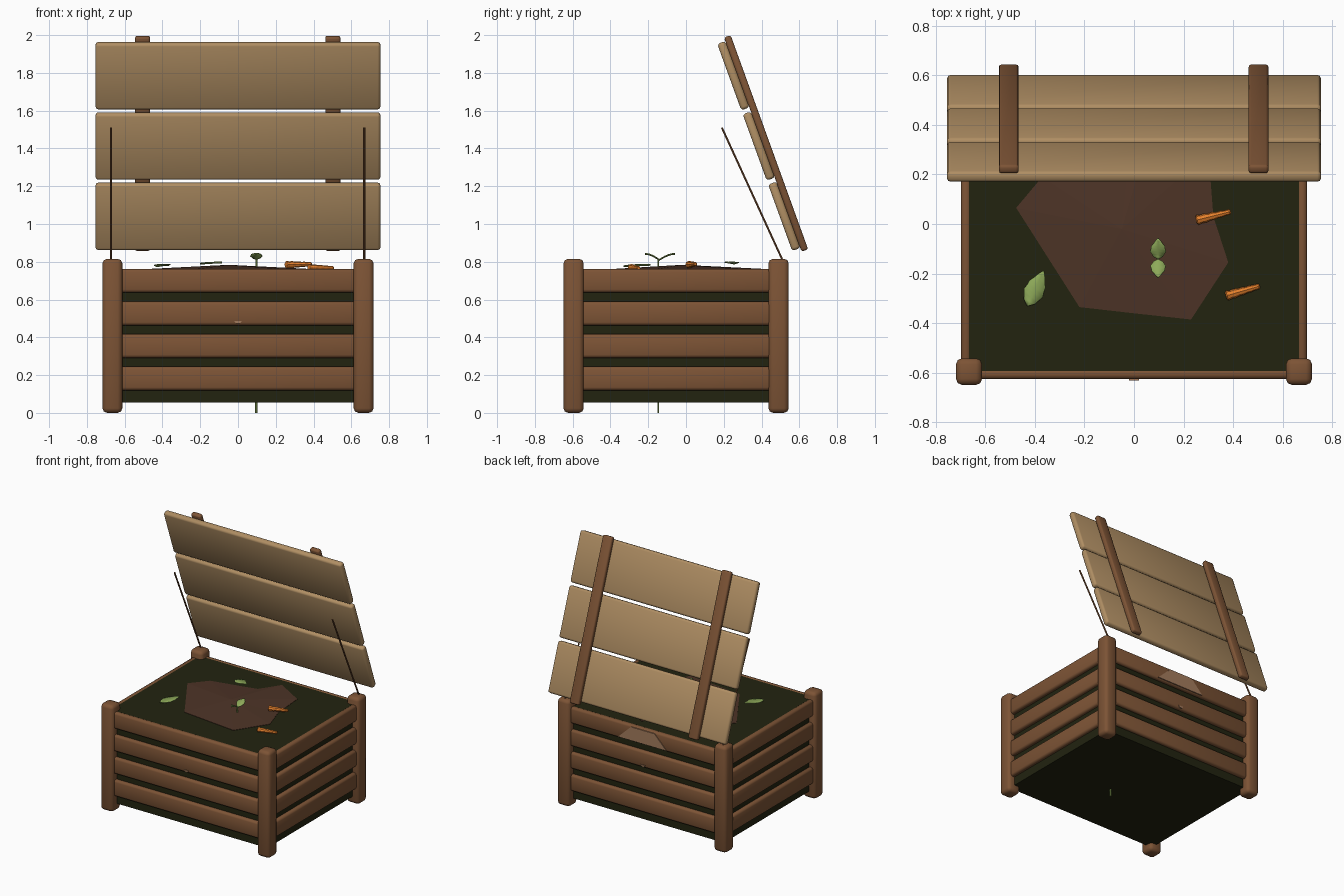
import bpy, bmesh, math
from mathutils import Matrix, Vector

if "Cube" in bpy.data.objects:
    bpy.data.objects.remove(bpy.data.objects["Cube"])


def material(name, rgb):
    m = bpy.data.materials.new(name)
    m.diffuse_color = (*rgb, 1)
    m.use_nodes = True
    m.node_tree.nodes["Principled BSDF"].inputs["Base Color"].default_value = m.diffuse_color
    return m


WOOD = material("brown wood", (0.205, 0.088, 0.036))
TAN = material("pale tan wood", (0.43, 0.27, 0.125))
SOIL = material("dark compost", (0.016, 0.017, 0.005))
EARTH = material("brown earth", (0.075, 0.034, 0.02))
PATCH = material("light patch", (0.37, 0.20, 0.11))
LEAF = material("leaf green", (0.27, 0.40, 0.10))
CARROT = material("carrot orange", (0.80, 0.22, 0.025))


def finish(name, bm, mat, matrix=Matrix(), smooth=True):
    bmesh.ops.recalc_face_normals(bm, faces=bm.faces)
    me = bpy.data.meshes.new(name)
    bm.to_mesh(me)
    bm.free()
    me.materials.append(mat)
    for p in me.polygons:
        p.use_smooth = smooth
    ob = bpy.data.objects.new(name, me)
    ob.matrix_world = matrix
    bpy.context.collection.objects.link(ob)
    return ob


def box(name, loc, size, mat, bevel=0.0, segments=2, tilt=0.0):
    bm = bmesh.new()
    bmesh.ops.create_cube(bm, size=1)
    bmesh.ops.scale(bm, vec=size, verts=bm.verts)
    if bevel:
        bmesh.ops.bevel(bm, geom=bm.edges[:], offset=bevel, segments=segments,
                        profile=0.5, affect='EDGES')
    m = Matrix.Translation(loc) @ Matrix.Rotation(tilt, 4, 'X')
    return finish(name, bm, mat, m, smooth=bevel > 0)


def tube(name, a, b, rings, sides, mat):
    """Lathe along a-b; rings are (fraction, radius) pairs."""
    a, b = Vector(a), Vector(b)
    length = (b - a).length
    bm = bmesh.new()
    loops = []
    for t, r in rings:
        loops.append([bm.verts.new((r * math.cos(2 * math.pi * i / sides),
                                    r * math.sin(2 * math.pi * i / sides), t * length))
                      for i in range(sides)])
    for lo, hi in zip(loops, loops[1:]):
        for i in range(sides):
            j = (i + 1) % sides
            bm.faces.new((lo[i], lo[j], hi[j], hi[i]))
    bm.faces.new(loops[0])
    bm.faces.new(loops[-1])
    rot = (b - a).to_track_quat('Z', 'Y').to_matrix().to_4x4()
    return finish(name, bm, mat, Matrix.Translation(a) @ rot, smooth=False)


def leaf(name, base, heading, length, width, rise):
    """Thin curved blade growing from its base along a heading."""
    bm = bmesh.new()
    n = 8
    rows = []
    for i in range(n + 1):
        t = i / n
        w = width / 2 * (0.08 + 0.92 * math.sin(math.pi * t ** 0.8)) * (1 if i % 2 else 0.9)
        z = rise * math.sin(t * math.pi / 2)
        rows.append([bm.verts.new((t * length, s * w, z + abs(s) * 0.006)) for s in (-1, 0, 1)])
    for r, q in zip(rows, rows[1:]):
        for k in range(2):
            bm.faces.new((r[k], q[k], q[k + 1], r[k + 1]))
    ob = finish(name, bm, LEAF, Matrix.Translation(base) @ Matrix.Rotation(math.radians(heading), 4, 'Z'))
    mod = ob.modifiers.new("thickness", 'SOLIDIFY')
    mod.thickness = 0.004


def plate(name, outline, y):
    """Thin upright plate from an x-z outline."""
    bm = bmesh.new()
    f = bm.faces.new([bm.verts.new((x, y - 0.004, z)) for x, z in outline])
    new = bmesh.ops.extrude_face_region(bm, geom=[f])["geom"]
    bmesh.ops.translate(bm, vec=(0, 0.008, 0), verts=[v for v in new if isinstance(v, bmesh.types.BMVert)])
    finish(name, bm, PATCH, smooth=False)


# Compost filling the bin
CY = -0.0525
box("compost_block", (0, CY, 0.407), (1.33, 1.085, 0.705), SOIL)

# Corner posts
for x in (-0.665, 0.665):
    for y in (-0.595, 0.49):
        box("corner_post", (x, y, 0.408), (0.105, 0.107, 0.815), WOOD, 0.024, 2)

# Wall slats, four rows on four sides
for z in (0.182, 0.354, 0.526, 0.700):
    for y in (-0.604, 0.499):
        box("long_slat", (0, y, z), (1.30, 0.042, 0.125), WOOD, 0.016, 2)
    for x in (-0.677, 0.677):
        box("side_slat", (x, CY, z), (0.042, 1.06, 0.125), WOOD, 0.016, 2)

# Open lid: three planks on two battens
TILT = math.radians(19.9)
up = Vector((0, -math.sin(TILT), math.cos(TILT)))
out = Vector((0, math.cos(TILT), math.sin(TILT)))
mid = Vector((0, 0.424, 1.427))
for i in (-1, 0, 1):
    box("lid_plank", mid - out * 0.041 + up * (0.396 * i), (1.508, 0.046, 0.374),
        TAN, 0.015, 2, TILT)
for x in (-0.505, 0.502):
    box("lid_batten", mid + Vector((x, 0, 0)), (0.08, 0.037, 1.206), WOOD, 0.011, 2, TILT)

# Lid stay rods
for x in (-0.672, 0.668):
    tube("lid_stay", (x, 0.515, 0.80), (x, 0.19, 1.51), [(0, 0.006), (1, 0.006)], 6, WOOD)

# Shallow mound of earth
rim = [(-0.475, 0.065), (-0.37, 0.19), (-0.145, 0.24), (-0.02, 0.27), (0.08, 0.42),
       (0.30, 0.29), (0.32, 0.03), (0.38, -0.155), (0.23, -0.385), (0.0, -0.36), (-0.22, -0.335)]
bm = bmesh.new()
peak = bm.verts.new((-0.05, -0.02, 0.784))
ring = [bm.verts.new((x, y, 0.762)) for x, y in rim]
foot = [bm.verts.new((x, y, 0.74)) for x, y in rim]
for i in range(len(rim)):
    j = (i + 1) % len(rim)
    bm.faces.new((peak, ring[i], ring[j]))
    bm.faces.new((ring[i], foot[i], foot[j], ring[j]))
bm.faces.new(foot)
finish("earth_mound", bm, EARTH, smooth=False)

# Light patches on the walls
plate("back_patch", [(0.21, 0.648), (0.10, 0.752), (-0.10, 0.752), (-0.20, 0.648)], 0.521)
for y in (-0.626, 0.521):
    plate("small_patch", [(-0.02, 0.486), (0.02, 0.486), (0.01, 0.472), (-0.01, 0.472)], y)

# Carrots with ridged, tapering bodies
ridges = [(0, 0.012)] + [(0.04 + 0.115 * i, (0.021 - 0.0012 * i) * (1 if i % 2 == 0 else 0.88))
                         for i in range(9)] + [(1, 0.007)]
tube("carrot", (0.25, 0.015, 0.784), (0.39, 0.05, 0.788), ridges, 8, CARROT)
tube("carrot", (0.37, -0.29, 0.768), (0.507, -0.25, 0.766), ridges, 8, CARROT)

# Seedling and loose leaves
tube("seedling_stem", (0.097, -0.147, 0), (0.097, -0.147, 0.812), [(0, 0.006), (1, 0.005)], 6, LEAF)
leaf("seedling_leaf", (0.097, -0.142, 0.805), 90, 0.085, 0.066, 0.032)
leaf("seedling_leaf", (0.097, -0.142, 0.805), -90, 0.075, 0.064, 0.032)
leaf("loose_leaf", (-0.43, -0.33, 0.771), 65, 0.155, 0.085, 0.008)
leaf("loose_leaf", (-0.20, 0.255, 0.785), -15, 0.12, 0.08, 0.006)
